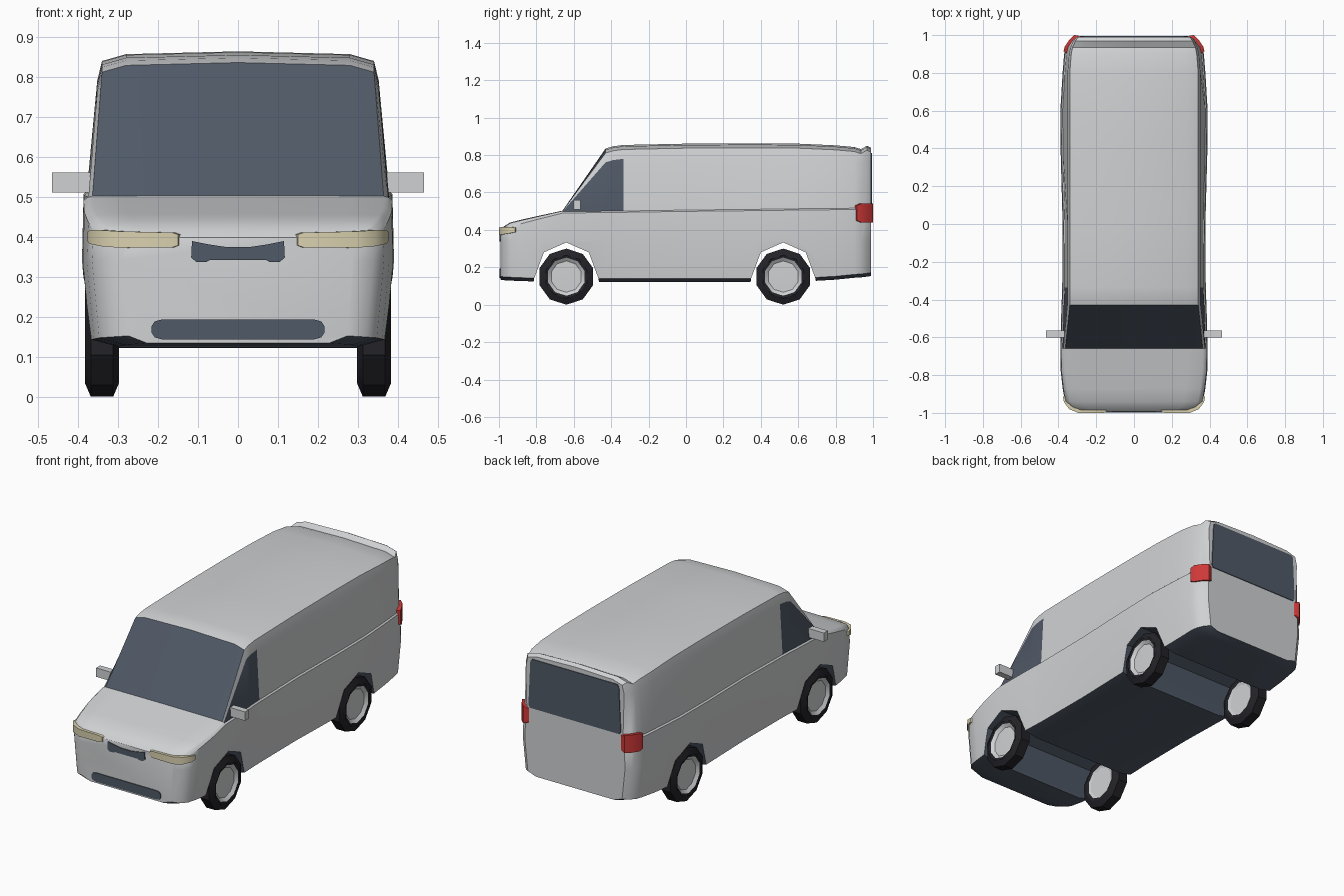
import bpy, bmesh, math
from mathutils import Matrix

old = bpy.data.objects.get("Cube")
if old:
    bpy.data.objects.remove(old, do_unlink=True)


def material(name, rgb, rough=0.5):
    m = bpy.data.materials.new(name)
    m.use_nodes = True
    m.diffuse_color = (*rgb, 1)
    bsdf = m.node_tree.nodes["Principled BSDF"]
    bsdf.inputs["Base Color"].default_value = (*rgb, 1)
    bsdf.inputs["Roughness"].default_value = rough
    return m


PAINT = material("light grey paint", (0.63, 0.64, 0.65))
SLATE = material("slate glass and trim", (0.08, 0.10, 0.135))
RUBBER = material("black rubber", (0.016, 0.016, 0.021))
LAMP = material("cream lamp", (0.70, 0.64, 0.43))
RED = material("red lamp", (0.62, 0.04, 0.04))


def make(name, bm, mats, angle=None):
    bmesh.ops.recalc_face_normals(bm, faces=bm.faces[:])
    me = bpy.data.meshes.new(name)
    bm.to_mesh(me)
    bm.free()
    for m in mats:
        me.materials.append(m)
    ob = bpy.data.objects.new(name, me)
    bpy.context.collection.objects.link(ob)
    if angle:
        smooth(ob, angle)
    return ob


def smooth(ob, angle):
    bpy.ops.object.select_all(action='DESELECT')
    ob.select_set(True)
    bpy.context.view_layer.objects.active = ob
    bpy.ops.object.shade_smooth_by_angle(angle=math.radians(angle))


def bridge(bm, rings, closed=False):
    """Join rings of equal length with quads; yields (ring, segment, face)."""
    n = len(rings[0])
    for i in range(len(rings) if closed else len(rings) - 1):
        a, b = rings[i], rings[(i + 1) % len(rings)]
        for s in range(n):
            t = (s + 1) % n
            yield i, s, bm.faces.new((a[s], a[t], b[t], b[s]))


def prism(name, outline, lo, hi, mats, axis):
    """Extrude a 2D outline along the x or y axis."""
    bm = bmesh.new()
    rings = []
    for d in (lo, hi):
        rings.append([bm.verts.new((d, u, v) if axis == 'x' else (u, d, v)) for u, v in outline])
    list(bridge(bm, rings))
    for r in rings:
        bm.faces.new(r)
    return make(name, bm, mats)


# Body sections: y, bottom z, half width, belt z, top z, roof inset (None on the bonnet)
SECTIONS = [
    (-.993, .140, .292, .385, .398, None),
    (-.975, .137, .338, .402, .418, None),
    (-.94, .135, .365, .420, .440, None),
    (-.87, .132, .378, .440, .457, None),
    (-.78, .130, .388, .464, .477, None),
    (-.66, .130, .390, .494, .503, None),
    (-.43, .128, .384, .497, .835, 0),
    (-.39, .128, .382, .498, .847, 0),
    (-.335, .128, .380, .498, .854, 0),
    (0, .128, .378, .503, .861, 0),
    (.37, .128, .388, .507, .863, 0),
    (.60, .128, .390, .510, .861, 0),
    (.80, .140, .378, .512, .852, 0),
    (.90, .150, .370, .513, .843, .008),
    (.935, .152, .362, .513, .832, .015),
    (.968, .156, .340, .514, .850, .03),
    (.99, .160, .312, .514, .838, .045),
]


def half_section(zb, w, belt, top, inset):
    wg, rise = w - .012, top - belt
    pts = [(0, zb - .006), (w * .78, zb - .006), (w - .018, zb + .012), (w, .34),
           (w - .004, belt - .004), (wg, belt + .003)]
    if inset is None:
        pts += [(wg - .004, belt + rise * .5), (wg - .014, belt + rise * .8), (wg * .75, top - .001)]
    else:
        pts += [(.352 - inset, top - .074), (.34 - inset, top - .024), (.28 - inset, top - .007)]
    return pts + [(0, top)]


bm = bmesh.new()
rings = []
for y, *rest in SECTIONS:
    half = half_section(*rest)
    full = half + [(-x, z) for x, z in half[-2:0:-1]]
    rings.append([bm.verts.new((x, y, z)) for x, z in full])
last = len(rings[0]) - 1
for i, s, face in bridge(bm, rings):
    j, y = min(s, last - s), SECTIONS[i][0]
    floor = j < 2
    windscreen = j >= 7 and y == -.66
    side_window = j == 5 and -.66 <= y < -.34
    face.material_index = int(floor or windscreen or side_window)
bm.faces.new(rings[0])
bm.faces.new(rings[-1])
body = make("van_body", bm, [PAINT, SLATE])

# Wheel tunnels cut across the body
AXLES = {"front": -.64, "rear": .52}
for end, cy in AXLES.items():
    arch = [(-.185, .05), (-.172, .14), (-.12, .28), (0, .333), (.12, .28), (.172, .14), (.185, .05)]
    cutter = prism(end + "_arch_cutter", [(cy + u, v) for u, v in arch], -.6, .6, [PAINT, SLATE], 'x')
    for p in cutter.data.polygons:
        p.material_index = 1
    mod = body.modifiers.new("arch", 'BOOLEAN')
    mod.operation, mod.solver, mod.object = 'DIFFERENCE', 'EXACT', cutter
    bpy.ops.object.select_all(action='DESELECT')
    body.select_set(True)
    bpy.context.view_layer.objects.active = body
    bpy.ops.object.modifier_apply(modifier=mod.name)
    bpy.data.objects.remove(cutter, do_unlink=True)
smooth(body, 38)


# Wheels: ten-sided tyre and pale rim, turned from one profile
def wheel(name, side, cy):
    profile = [(.306, 0), (.306, .085), (.300, .098), (.297, .115), (.312, .15), (.368, .15),
               (.383, .115), (.380, .102), (.366, .084), (.368, 0)]
    n = 10
    bm = bmesh.new()
    rings = []
    for k in range(n):
        a = 2 * math.pi * k / n - math.pi / 2
        rings.append([bm.verts.new((side * x, cy + r * math.cos(a), .15 + r * math.sin(a)))
                      for x, r in profile])
    for i, s, face in bridge(bm, rings, closed=True):
        if s == len(profile) - 1:
            bm.faces.remove(face)
        else:
            face.material_index = int(2 <= s <= 6)
    bmesh.ops.remove_doubles(bm, verts=bm.verts[:], dist=1e-5)
    bmesh.ops.dissolve_degenerate(bm, edges=bm.edges[:], dist=1e-5)
    make(name, bm, [PAINT, RUBBER], 25)


# Lamps: strips that wrap round the corners; path of (x, y, low z, high z)
def lamp(name, side, path, mat):
    bm = bmesh.new()
    rings = []
    for x, y, lo, hi in path:
        u, v = x * .95, y * .985
        rings.append([bm.verts.new((side * p, q, z)) for p, q, z in
                      ((x, y, lo), (x, y, hi), (u, v, hi), (u, v, lo))])
    list(bridge(bm, rings))
    bm.faces.new(rings[0])
    bm.faces.new(rings[-1])
    make(name, bm, [mat], 40)


HEAD = [(.15, -.998, .378, .405), (.165, -1, .373, .410), (.295, -1, .372, .413),
        (.343, -.98, .376, .416), (.371, -.943, .382, .416), (.376, -.915, .388, .412)]
TAIL = [(.295, .997, .45, .53), (.316, 1, .44, .54), (.343, .975, .44, .54),
        (.367, .938, .44, .54), (.373, .915, .45, .53)]

for label, side in (("left", 1), ("right", -1)):
    for end, cy in AXLES.items():
        wheel(f"{end}_{label}_wheel", side, cy)
    lamp(label + "_headlight", side, HEAD, LAMP)
    lamp(label + "_tail_light", side, TAIL, RED)
    # Door mirror block
    bm = bmesh.new()
    bmesh.ops.create_cube(bm, size=1, matrix=Matrix.Translation((side * .415, -.583, .535))
                          @ Matrix.Diagonal((.10, .036, .05, 1)))
    make(label + "_door_mirror", bm, [PAINT])


def mirrored(half):
    return half + [(-x, z) for x, z in reversed(half)]


# Grilles and rear window as thin plates
prism("upper_grille", mirrored([(.03, .374), (.07, .380), (.115, .389), (.117, .348), (.105, .337),
                                (.078, .337), (.07, .342)]), -.998, -.990, [SLATE], 'y')
prism("lower_grille", mirrored([(.19, .193), (.208, .188), (.216, .176), (.216, .160),
                                (.208, .148), (.19, .143)]), -.998, -.990, [SLATE], 'y')
prism("rear_window", mirrored([(.265, .812), (.276, .80), (.288, .55), (.280, .535)]),
      .987, .994, [SLATE], 'y')
